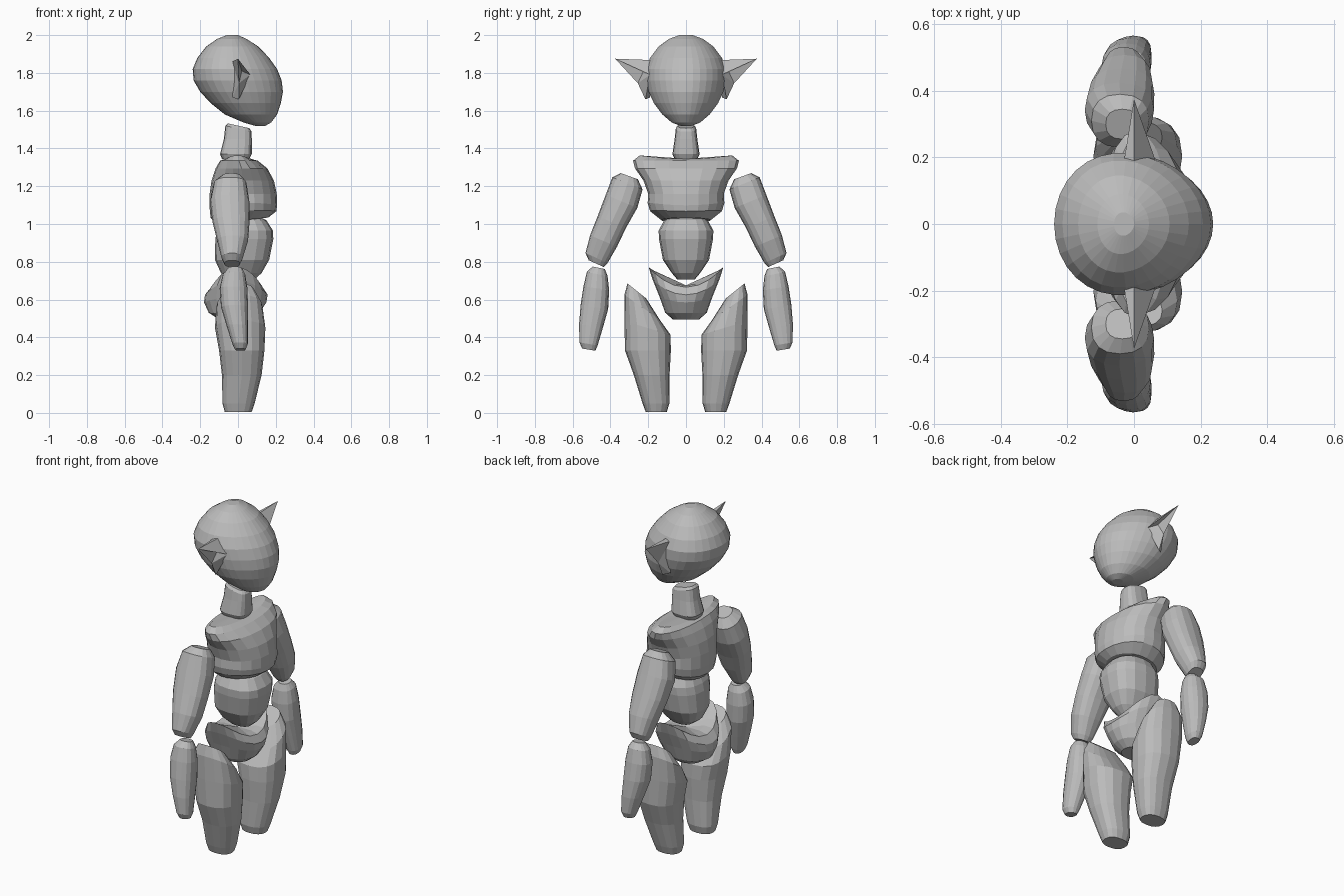
import bpy, bmesh, math

mat = bpy.data.materials.new("plain_grey")
mat.diffuse_color = (0.5, 0.5, 0.5, 1)


def finish(bm, name):
    bmesh.ops.recalc_face_normals(bm, faces=bm.faces)
    me = bpy.data.meshes.new(name)
    bm.to_mesh(me)
    bm.free()
    me.materials.append(mat)
    ob = bpy.data.objects.new(name, me)
    bpy.context.collection.objects.link(ob)
    return ob


def spow(v, p):
    return math.copysign(abs(v) ** p, v)


def loft(name, stations, n=16, side=1, e=2.2, egg=0.0):
    """Stations: x0, x1, y0, y1, z, then optional slope in x, slope in y, y-squared lift."""
    bm = bmesh.new()
    prev = None
    for k, st in enumerate(stations):
        x0, x1, y0, y1, z, sx, sy, lift = (tuple(st) + (0, 0, 0))[:8]
        cx, cy, rx, ry = (x0 + x1) / 2, (y0 + y1) / 2, (x1 - x0) / 2, (y1 - y0) / 2
        ring = []
        for i in range(n):
            a = 2 * math.pi * i / n
            c, s = spow(math.cos(a), 2 / e), spow(math.sin(a), 2 / e)
            dx, dy = rx * c, ry * s * (1 - egg * c)
            zz = z + sx * dx + sy * dy + lift * dy * dy
            ring.append(bm.verts.new((cx + dx, side * (cy + dy), zz)))
        if prev:
            for i in range(n):
                j = (i + 1) % n
                bm.faces.new((prev[i], prev[j], ring[j], ring[i]))
        if k in (0, len(stations) - 1):
            # close the end with a fan
            m = bm.verts.new((cx, side * cy, z))
            for i in range(n):
                bm.faces.new((ring[i], ring[(i + 1) % n], m))
        prev = ring
    return finish(bm, name)


def sym(rows):
    """Rows x0, x1, half width, z, extras -> stations centred on y = 0."""
    return [(r[0], r[1], -r[2], r[2]) + tuple(r[3:]) for r in rows]


# head: egg with the chin towards +x
loft("head", sym([
    (.09, .145, .03, 1.52), (.03, .175, .075, 1.537), (-.07, .207, .125, 1.58),
    (-.145, .227, .17, 1.64), (-.2, .238, .198, 1.70), (-.235, .231, .212, 1.76),
    (-.24, .207, .213, 1.82), (-.215, .165, .19, 1.88), (-.168, .107, .145, 1.94),
    (-.11, .045, .09, 1.98), (-.06, .0, .035, 2.0)]), n=32, e=2.0, egg=.1)

# neck
loft("neck", sym([
    (-.085, .06, .06, 1.345), (-.095, .073, .072, 1.37), (-.075, .073, .06, 1.45),
    (-.067, .071, .054, 1.505, -.22), (-.055, .06, .042, 1.52, -.22)]), e=3)

# chest: wide shoulder ridge above, rounded belly edge below
loft("chest", sym([
    (-.12, .16, .13, 1.02, .1), (-.145, .203, .19, 1.05, .1, 0, .5),
    (-.15, .207, .203, 1.09, .05, 0, .5), (-.15, .205, .2, 1.16),
    (-.14, .19, .225, 1.23), (-.118, .155, .27, 1.295),
    (-.095, .105, .28, 1.335), (-.065, .06, .245, 1.345, 0, 0, .3)]), n=20, e=2.1)

# abdomen
loft("abdomen", sym([
    (-.04, .085, .045, .705), (-.09, .125, .075, .74), (-.122, .165, .122, .81),
    (-.12, .187, .143, .92), (-.11, .185, .145, .965), (-.085, .15, .115, 1.02),
    (-.06, .12, .09, 1.035)]), e=2.5)

# pelvis: bowl with raised hip corners
loft("pelvis", sym([
    (-.1, .07, .07, .495), (-.155, .115, .11, .53), (-.18, .15, .14, .585, 0, 0, 1.5),
    (-.175, .157, .175, .625, 0, 0, 2.5), (-.14, .13, .198, .665, 0, 0, 2.7),
    (-.09, .09, .17, .675, 0, 0, 2.7)]), n=20, e=2.1)

for side, tag in ((1, "left"), (-1, "right")):
    # upper arm
    loft(tag + "_upper_arm", [
        (-.085, .015, .255, .345, 1.253, 0, .36), (-.128, .045, .23, .39, 1.215, 0, .4),
        (-.148, .06, .258, .425, 1.12, 0, .42), (-.135, .061, .318, .468, 1.01, 0, .42),
        (-.11, .053, .365, .508, .91, 0, .42), (-.087, .025, .415, .532, .82, 0, .45),
        (-.072, .01, .435, .515, .79, 0, .45)], side=side, e=2.4)

    # forearm
    loft(tag + "_forearm", [
        (-.05, .02, .43, .495, .768, 0, .2), (-.08, .038, .415, .525, .735, 0, .2),
        (-.097, .05, .407, .543, .66, 0, .15), (-.09, .053, .412, .558, .56, 0, .15),
        (-.06, .053, .44, .566, .46, 0, .15), (-.03, .052, .468, .564, .365, 0, .17),
        (-.015, .04, .48, .55, .335, 0, .17)], side=side, e=2.3)

    # thigh
    loft(tag + "_thigh", [
        (-.07, .085, .21, .31, .645, 0, .8), (-.115, .13, .14, .326, .56, 0, .7),
        (-.122, .145, .082, .326, .45, 0, .3), (-.1, .14, .08, .323, .33),
        (-.085, .125, .087, .276, .2), (-.082, .088, .088, .23, .05),
        (-.07, .072, .102, .213, .004)], side=side, e=2.4)

    # pointed ear
    bm = bmesh.new()
    pts = [(0, .375, 1.875), (.0, .19, 1.868), (.065, .19, 1.79), (.005, .215, 1.66),
           (-.03, .19, 1.67), (-.03, .19, 1.86), (.005, .255, 1.745), (.02, .225, 1.81)]
    v = [bm.verts.new((x, side * y, z)) for x, y, z in pts]
    for f in ((0, 1, 2), (0, 2, 7), (0, 7, 6), (7, 2, 6), (2, 3, 6), (3, 4, 6),
              (4, 5, 6), (5, 0, 6), (5, 1, 0), (1, 5, 4, 3, 2)):
        bm.faces.new([v[i] for i in f])
    finish(bm, tag + "_ear")
